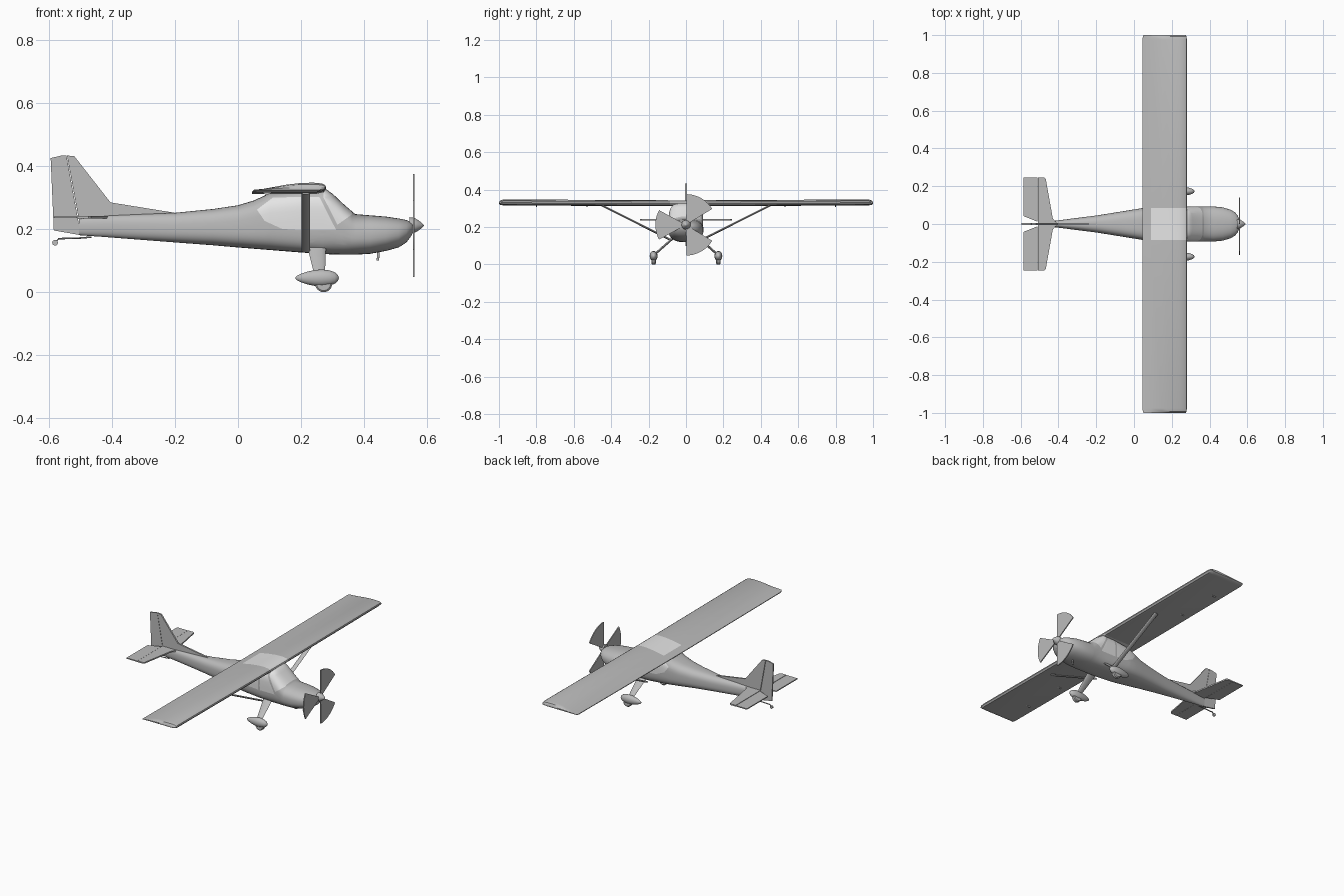
import bpy, bmesh, math
from mathutils import Vector


def material(name, rgb):
    m = bpy.data.materials.new(name)
    m.diffuse_color = (*rgb, 1)
    return m


BODY = material("body_grey", (0.5, 0.5, 0.5))
GLASS = material("window_glass", (0.78, 0.78, 0.78))


def finish(name, bm, angle=35):
    bmesh.ops.recalc_face_normals(bm, faces=bm.faces)
    me = bpy.data.meshes.new(name)
    bm.to_mesh(me)
    bm.free()
    me.materials.append(BODY)
    me.materials.append(GLASS)
    ob = bpy.data.objects.new(name, me)
    bpy.context.collection.objects.link(ob)
    bpy.ops.object.select_all(action='DESELECT')
    ob.select_set(True)
    bpy.context.view_layer.objects.active = ob
    bpy.ops.object.shade_smooth_by_angle(angle=math.radians(angle))
    return ob


def loft(rings):
    """Skin a list of equal-length point rings, capping both ends."""
    bm = bmesh.new()
    vs = [[bm.verts.new(p) for p in r] for r in rings]
    n = len(vs[0])
    for a, b in zip(vs, vs[1:]):
        for i in range(n):
            bm.faces.new((a[i], a[(i + 1) % n], b[(i + 1) % n], b[i]))
    bm.faces.new(vs[0])
    bm.faces.new(vs[-1])
    return bm


def plate(name, pts, offset):
    """Flat outline thickened symmetrically along offset."""
    o = Vector(offset)
    return finish(name, loft([[Vector(p) - o for p in pts], [Vector(p) + o for p in pts]]))


def oval(c, u, v, n=16):
    c, u, v = Vector(c), Vector(u), Vector(v)
    return [c + u * math.cos(2 * math.pi * i / n) + v * math.sin(2 * math.pi * i / n) for i in range(n)]


def section(x, bottom, top, w, power, n=48):
    """Rounded-box fuselage section."""
    mid, h, e = (bottom + top) / 2, (top - bottom) / 2, 2 / power
    ring = []
    for i in range(n):
        c, s = math.cos(2 * math.pi * i / n), math.sin(2 * math.pi * i / n)
        ring.append((x, w * math.copysign(abs(c) ** e, c), mid + h * math.copysign(abs(s) ** e, s)))
    return ring


# Fuselage with cabin and cowling: x, bottom, top, half width, squareness
stations = [
    (-0.505, 0.181, 0.235, 0.008, 2.2), (-0.42, 0.175, 0.243, 0.017, 2.4),
    (-0.20, 0.158, 0.252, 0.045, 2.6), (-0.08, 0.149, 0.264, 0.064, 2.8),
    (0.0, 0.142, 0.276, 0.077, 3.0), (0.05, 0.138, 0.291, 0.085, 3.2),
    (0.10, 0.134, 0.314, 0.091, 3.4), (0.20, 0.126, 0.326, 0.092, 3.6),
    (0.275, 0.121, 0.330, 0.092, 3.4), (0.30, 0.120, 0.313, 0.092, 3.1),
    (0.335, 0.119, 0.280, 0.092, 2.8), (0.372, 0.119, 0.248, 0.093, 2.5),
    (0.42, 0.122, 0.244, 0.093, 2.5), (0.47, 0.131, 0.240, 0.088, 2.4),
    (0.51, 0.142, 0.234, 0.076, 2.3), (0.535, 0.158, 0.229, 0.062, 2.2),
    (0.55, 0.178, 0.222, 0.043, 2.0), (0.556, 0.19, 0.218, 0.028, 2.0),
]
bm = loft([section(*s) for s in stations])

# Windows: cut along each side-view outline, then colour the enclosed faces
windows = [
    [(0.06, 0.262), (0.085, 0.226), (0.14, 0.201), (0.20, 0.197), (0.20, 0.303), (0.11, 0.300)],
    [(0.212, 0.197), (0.312, 0.197), (0.258, 0.303), (0.212, 0.303)],
    [(0.272, 0.300), (0.316, 0.214), (0.362, 0.247), (0.362, 0.35), (0.272, 0.35)],
]


def inside(p, poly):
    return all((b[0] - a[0]) * (p.z - a[1]) - (b[1] - a[1]) * (p.x - a[0]) > 0
               for a, b in zip(poly, poly[1:] + poly[:1]))


for poly in windows:
    x0, x1 = min(p[0] for p in poly), max(p[0] for p in poly)
    for a, b in zip(poly, poly[1:] + poly[:1]):
        faces = [f for f in bm.faces
                 if max(v.co.x for v in f.verts) > x0 - 1e-4 and min(v.co.x for v in f.verts) < x1 + 1e-4]
        geom = faces + list({e for f in faces for e in f.edges}) + list({v for f in faces for v in f.verts})
        bmesh.ops.bisect_plane(bm, geom=geom, dist=1e-6, plane_co=(a[0], 0, a[1]),
                               plane_no=(b[1] - a[1], 0, a[0] - b[0]))
for f in bm.faces:
    if any(inside(f.calc_center_median(), poly) for poly in windows):
        f.material_index = 1
finish("fuselage", bm, 40)

# Wing: one airfoil across the span, rounded tips, clear roof panel
foil = [(0.28, 0.326), (0.278, 0.334), (0.268, 0.340), (0.24, 0.343), (0.20, 0.342), (0.15, 0.336),
        (0.09, 0.325), (0.045, 0.315), (0.045, 0.311), (0.09, 0.312), (0.15, 0.312), (0.25, 0.312), (0.273, 0.317)]
rings = []
for y, k in ((-1, 0.25), (-0.993, 0.75), (-0.975, 1), (-0.085, 1), (0.085, 1), (0.975, 1), (0.993, 0.75), (1, 0.25)):
    kx = 0.94 + 0.06 * k
    rings.append([(0.1625 + (x - 0.1625) * kx, y, 0.322 + (z - 0.322) * k + 0.005 * abs(y)) for x, z in foil])
bm = loft(rings)
for f in bm.faces:
    c = f.calc_center_median()
    if abs(c.y) < 0.08 and c.x > 0.09:
        f.material_index = 1
finish("wing", bm)

# Fin, dorsal fillet and rudder
plate("fin", [(x, 0, z) for x, z in ((-0.497, 0.185), (-0.543, 0.434), (-0.52, 0.432), (-0.405, 0.285),
                                     (-0.2, 0.252), (-0.2, 0.235), (-0.42, 0.2))], (0, 0.005, 0))
plate("rudder", [(x, 0, z) for x, z in ((-0.499, 0.181), (-0.545, 0.434), (-0.56, 0.434), (-0.595, 0.426),
                                        (-0.585, 0.196))], (0, 0.004, 0))

for s, side in ((1, "left"), (-1, "right")):
    # Tailplane and elevator
    plate("tailplane_" + side, [(x, y * s, 0.238) for x, y in ((-0.41, 0.005), (-0.43, 0.03), (-0.467, 0.238),
                                (-0.475, 0.245), (-0.509, 0.245), (-0.509, 0.005))], (0, 0, 0.004))
    plate("elevator_" + side, [(x, y * s, 0.238) for x, y in ((-0.511, 0.012), (-0.511, 0.245), (-0.585, 0.245),
                               (-0.585, 0.042))], (0, 0, 0.003))
    # Wing strut
    n = Vector((0, -0.45 * s, 0.9)) * 0.005
    finish("wing_strut_" + side, loft([oval(p, (0.014, 0, 0), n, 12) for p in
                                       ((0.215, 0.08 * s, 0.13), (0.215, 0.45 * s, 0.316))]))
    # Landing gear leg
    n = Vector((0, 0.7 * s, 0.7)) * 0.006
    finish("gear_leg_" + side, loft([oval((0.25, 0.07 * s, 0.14), (0.029, 0, 0), n, 12),
                                     oval((0.26, 0.172 * s, 0.05), (0.016, 0, 0), n, 12)]))
    # Teardrop wheel fairing
    drop = ((0.183, 0.08), (0.188, 0.28), (0.2, 0.5), (0.22, 0.75), (0.245, 0.94), (0.267, 1),
            (0.29, 0.9), (0.307, 0.68), (0.316, 0.4), (0.32, 0.08))
    finish("wheel_fairing_" + side, loft([oval((x, 0.173 * s, 0.045), (0, 0.021 * k, 0), (0, 0, 0.027 * k), 24)
                                          for x, k in drop]), 50)
    # Main wheel
    finish("main_wheel_" + side, loft([oval((0.272, 0.173 * s + y, 0.027), (r, 0, 0), (0, 0, r), 32)
                                       for y, r in ((-0.012, 0.022), (-0.008, 0.027), (0.008, 0.027), (0.012, 0.022))]))
    # Aileron and flap hinges under the wing
    for i, y in enumerate((0.53, 0.8)):
        plate(f"wing_hinge_{side}_{i}", [(x, y * s, z) for x, z in ((0.075, 0.318), (0.115, 0.318), (0.09, 0.308))],
              (0, 0.003, 0))

# Propeller blades and spinner
for i in range(3):
    mid = math.pi / 3 + i * 2 * math.pi / 3
    outline = [(0.015, -0.5), (0.015, 0.5)] + [(0.164, 0.50 - 0.1 * j) for j in range(11)]
    plate(f"propeller_blade_{i}", [(0.558, r * math.cos(mid + a), 0.212 + r * math.sin(mid + a)) for r, a in outline],
          (0.003, 0, 0))
finish("spinner", loft([oval((x, 0, 0.212), (0, r, 0), (0, 0, r), 32) for x, r in
                        ((0.545, 0.026), (0.56, 0.024), (0.572, 0.017), (0.583, 0.009), (0.59, 0.002))]), 60)

# Exhaust pipe
finish("exhaust_pipe", loft([oval((0.447, 0, 0.14), (0.004, 0, 0), (0, 0.004, 0)),
                             oval((0.444, 0, 0.1), (0.004, 0, 0), (0, 0.004, 0))]))

# Tail wheel and its spring
finish("tail_spring", loft([oval((x, 0, z), (0, 0.004, 0), (0, 0, 0.0025), 8) for x, z in
                            ((-0.465, 0.175), (-0.5, 0.172), (-0.57, 0.17), (-0.58, 0.158))]))
finish("tail_wheel", loft([oval((-0.581, y, 0.157), (0.009, 0, 0), (0, 0, 0.009), 20) for y in (-0.005, 0.005)]))
